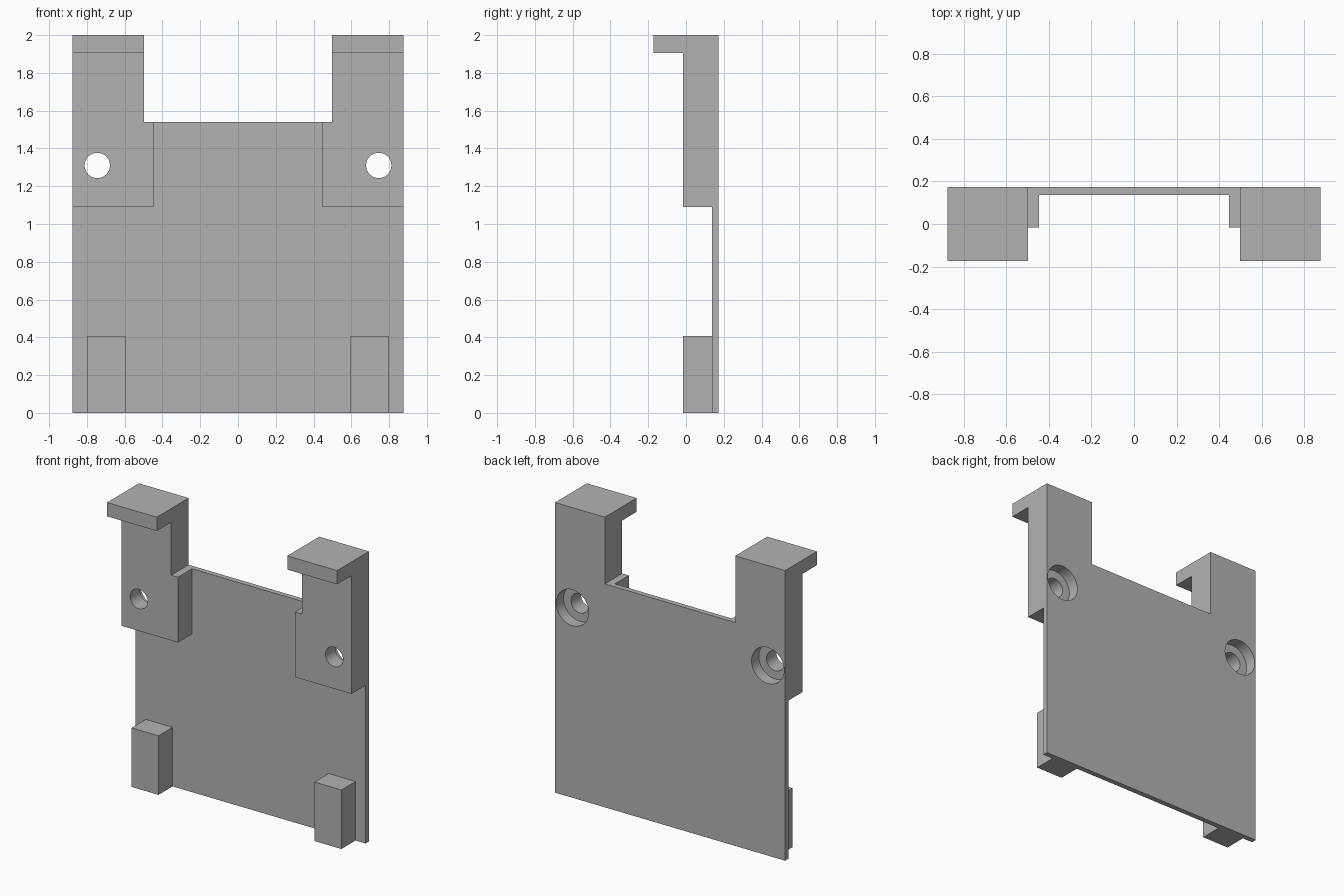
import bpy, bmesh, math
from mathutils import Matrix

cube = bpy.data.objects.get("Cube")
if cube:
    bpy.data.objects.remove(cube, do_unlink=True)

grey = bpy.data.materials.new("plain grey")
grey.use_nodes = True
colour = (0.45, 0.45, 0.45, 1)
grey.diffuse_color = colour
grey.node_tree.nodes["Principled BSDF"].inputs["Base Color"].default_value = colour

W, BACK, HEIGHT = 0.877, 0.173, 2.0      # half width, back plane, full height
PLATE_Y, BLOCK_Y, HOOK_Y = 0.137, -0.016, -0.173
ARM_X, SHOULDER_Z = 0.498, 1.54          # arm inner side, notch floor


def finish(name, bm):
    bmesh.ops.recalc_face_normals(bm, faces=bm.faces)
    mesh = bpy.data.meshes.new(name)
    bm.to_mesh(mesh)
    bm.free()
    mesh.materials.append(grey)
    ob = bpy.data.objects.new(name, mesh)
    bpy.context.collection.objects.link(ob)
    return ob


def extrude_profile(name, outline, y0, y1):
    """Extrude an (x, z) outline along y."""
    bm = bmesh.new()
    face = bm.faces.new([bm.verts.new((x, y0, z)) for x, z in outline])
    new = bmesh.ops.extrude_face_region(bm, geom=[face])["geom"]
    verts = [v for v in new if isinstance(v, bmesh.types.BMVert)]
    bmesh.ops.translate(bm, vec=(0, y1 - y0, 0), verts=verts)
    return finish(name, bm)


def rect(s, x0, x1, z0, z1):
    return [(s * x0, z0), (s * x1, z0), (s * x1, z1), (s * x0, z1)]


def cylinder(name, x, z, radius, y0, y1):
    bm = bmesh.new()
    turn = Matrix.Translation((x, (y0 + y1) / 2, z)) @ Matrix.Rotation(math.pi / 2, 4, "X")
    bmesh.ops.create_cone(bm, cap_ends=True, segments=48, radius1=radius,
                          radius2=radius, depth=y1 - y0, matrix=turn)
    return finish(name, bm)


def combine(target, tool, operation):
    """Apply a boolean and discard the tool."""
    mod = target.modifiers.new(operation.lower(), "BOOLEAN")
    mod.operation, mod.solver, mod.object = operation, "EXACT", tool
    bpy.context.view_layer.objects.active = target
    bpy.ops.object.modifier_apply(modifier=mod.name)
    bpy.data.objects.remove(tool, do_unlink=True)


# Back plate with two raised arms
half = [(W, 0), (W, HEIGHT), (ARM_X, HEIGHT), (ARM_X, SHOULDER_Z)]
bracket = extrude_profile("mounting_bracket",
                          half + [(-x, z) for x, z in reversed(half)], PLATE_Y, BACK)

for s in (1, -1):
    # Thick corner block continuing up the arm
    outline = [(0.447, 1.09), (W, 1.09), (W, HEIGHT), (ARM_X, HEIGHT),
               (ARM_X, SHOULDER_Z), (0.447, SHOULDER_Z)]
    combine(bracket, extrude_profile("corner_block", [(s * x, z) for x, z in outline],
                                     BLOCK_Y, PLATE_Y + 0.01), "UNION")
    # Hook lip at the top
    combine(bracket, extrude_profile("top_hook", rect(s, ARM_X, W, 1.905, HEIGHT),
                                     HOOK_Y, BLOCK_Y + 0.05), "UNION")
    # Bottom foot block
    combine(bracket, extrude_profile("foot_block", rect(s, 0.595, 0.80, 0, 0.407),
                                     BLOCK_Y, PLATE_Y + 0.01), "UNION")
    # Screw hole, counterbored from the back
    combine(bracket, cylinder("screw_hole", s * 0.745, 1.31, 0.067, -0.3, 0.3), "DIFFERENCE")
    combine(bracket, cylinder("counterbore", s * 0.745, 1.31, 0.124, BACK - 0.08, 0.3),
            "DIFFERENCE")

# Smooth only the hole walls
bpy.ops.object.select_all(action="DESELECT")
bracket.select_set(True)
bpy.context.view_layer.objects.active = bracket
bpy.ops.object.shade_smooth_by_angle(angle=math.radians(30))
